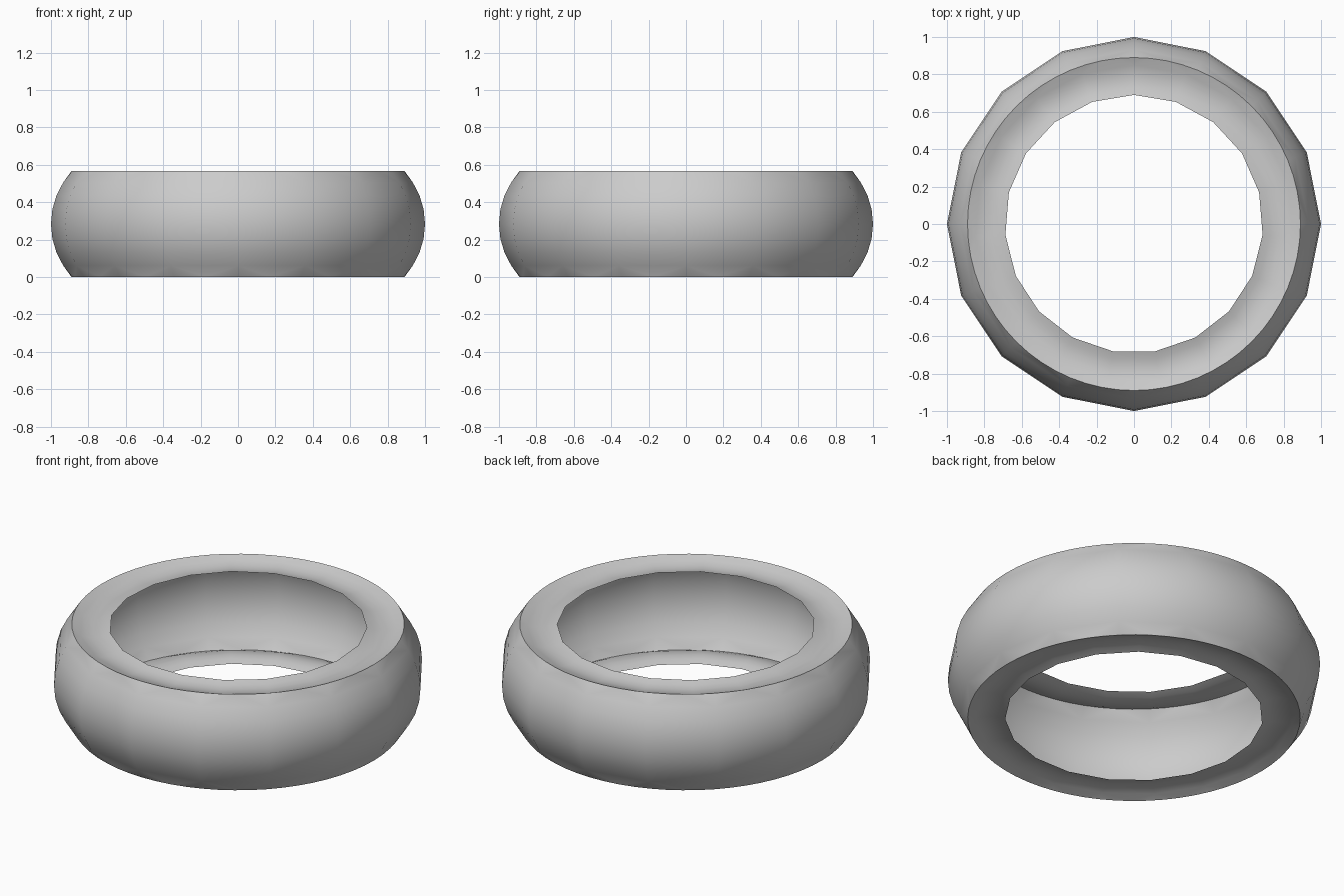
import bpy, bmesh
from math import pi, cos, sin, asin, tau
from mathutils import Vector

cube = bpy.data.objects.get("Cube")
if cube:
    bpy.data.objects.remove(cube)

HEIGHT = 0.567
RIM_R = 0.89
RIM_SIDES = 64
TREAD_SIDES = 16
LIP_SIDES = 19
LIP_R = 0.69

grey = bpy.data.materials.new("light_grey")
grey.use_nodes = True
colour = (0.6, 0.6, 0.6, 1)
grey.diffuse_color = colour
bsdf = next(n for n in grey.node_tree.nodes if n.type == 'BSDF_PRINCIPLED')
bsdf.inputs["Base Color"].default_value = colour
bsdf.inputs["Roughness"].default_value = 0.6


def ring(bm, r, z, sides):
    """A loop of vertices whose first one points to +y."""
    return [bm.verts.new((r * cos(pi / 2 + tau * i / sides),
                          r * sin(pi / 2 + tau * i / sides), z))
            for i in range(sides)]


def stitch(bm, a, b):
    """Join two loops, quads for equal counts, triangles otherwise."""
    n, m = len(a), len(b)
    if n == m:
        for i in range(n):
            j = (i + 1) % n
            bm.faces.new((a[i], a[j], b[j], b[i]))
        return
    i = j = 0
    while i < n or j < m:
        if j >= m or (i < n and (i + 0.5) / n <= (j + 0.5) / m):
            bm.faces.new((a[i % n], a[(i + 1) % n], b[j % m]))
            i += 1
        else:
            bm.faces.new((a[i % n], b[(j + 1) % m], b[j % m]))
            j += 1


def build(name, loops, outward):
    """Skin a list of (radius, height, sides) loops, facing outward."""
    bm = bmesh.new()
    rings = [ring(bm, *loop) for loop in loops]
    for a, b in zip(rings, rings[1:]):
        stitch(bm, a, b)
    bm.normal_update()
    for f in bm.faces:
        f.smooth = True
        if f.normal.dot(outward(f.calc_center_median())) < 0:
            f.normal_flip()
    mesh = bpy.data.meshes.new(name)
    bm.to_mesh(mesh)
    bm.free()
    mesh.materials.append(grey)
    obj = bpy.data.objects.new(name, mesh)
    bpy.context.collection.objects.link(obj)
    return obj


# Bulging outer band: coarse round its middle, fine at both rims
BULGE = 0.41
half = asin(HEIGHT / 2 / BULGE)
STEPS = 8
band = []
for k in range(STEPS + 1):
    angle = half * (2 * k / STEPS - 1)
    sides = RIM_SIDES if k in (0, STEPS) else TREAD_SIDES
    r = RIM_R if sides == RIM_SIDES else 1 - BULGE + BULGE * cos(angle)
    band.append((r, HEIGHT / 2 + BULGE * sin(angle), sides))
build("outer_band", band, lambda c: Vector((c.x, c.y, 0)))

# Shallow grooved sidewalls, from the rim in to the open lip
for name, top in (("upper_sidewall", True), ("lower_sidewall", False)):
    wall = []
    for k in range(6):
        t = k / 5
        drop = 0.011 * t + 0.096 * t * (1 - t)
        wall.append((RIM_R + (LIP_R - RIM_R) * t,
                     HEIGHT - drop if top else drop,
                     LIP_SIDES if k else RIM_SIDES))
    up = Vector((0, 0, 1 if top else -1))
    build(name, wall, lambda c: up)
